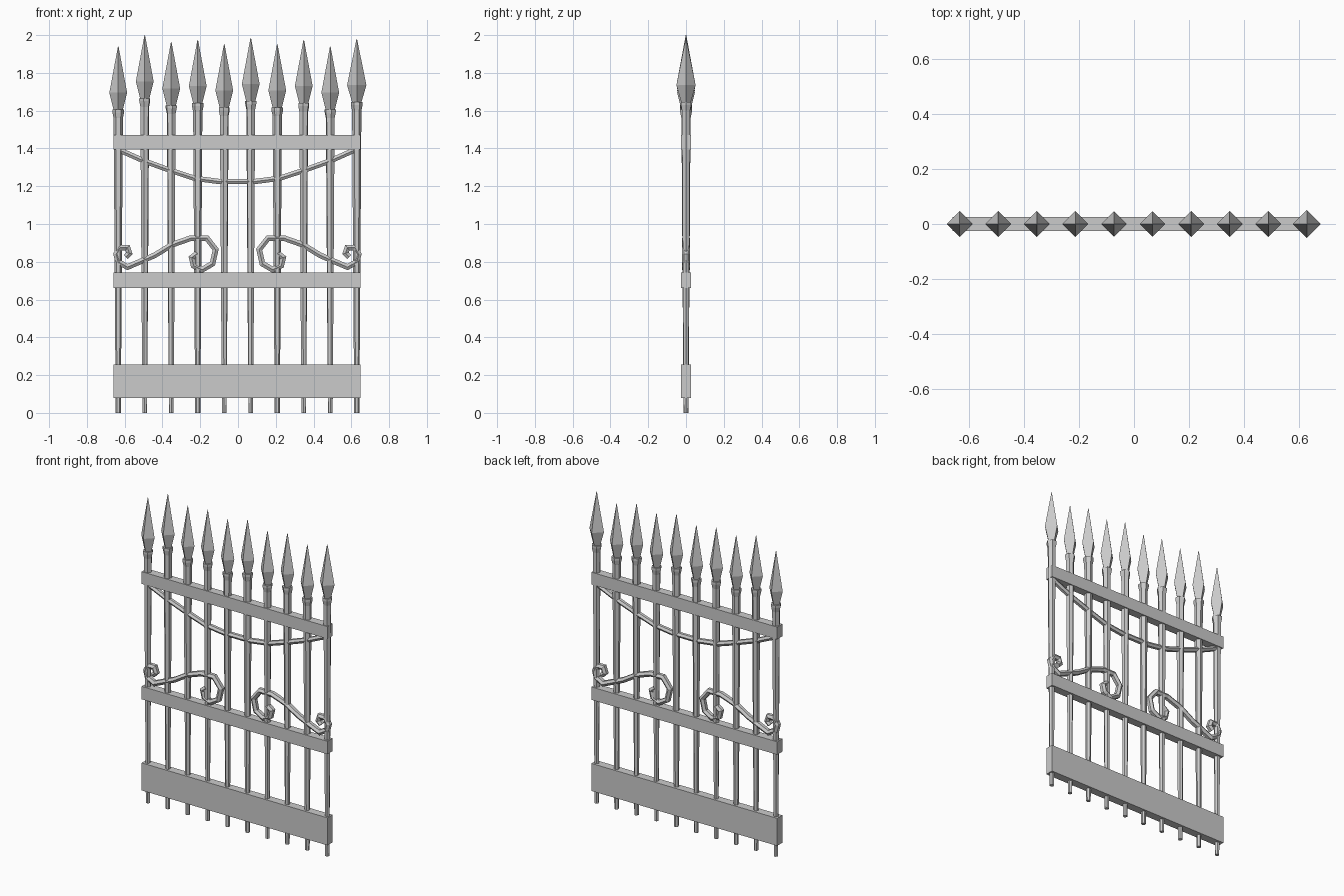
import bpy, bmesh, math
from mathutils import Vector

if "Cube" in bpy.data.objects:
    bpy.data.objects.remove(bpy.data.objects["Cube"])


def make_object(name, bm):
    bmesh.ops.recalc_face_normals(bm, faces=bm.faces)
    me = bpy.data.meshes.new(name)
    bm.to_mesh(me)
    bm.free()
    ob = bpy.data.objects.new(name, me)
    bpy.context.collection.objects.link(ob)
    return ob


def skin(name, rings):
    """Bridge equal-sized rings of points and cap both ends."""
    bm = bmesh.new()
    vs = [[bm.verts.new(p) for p in r] for r in rings]
    n = len(vs[0])
    for a, b in zip(vs, vs[1:]):
        for i in range(n):
            j = (i + 1) % n
            bm.faces.new((a[i], a[j], b[j], b[i]))
    bm.faces.new(vs[0])
    bm.faces.new(vs[-1])
    return make_object(name, bm)


def lathe(name, x, profile, sides, turn=0.0):
    """Upright faceted post from (radius, z) pairs."""
    return skin(name, [[(x + r * math.cos(turn + math.tau * i / sides),
                         r * math.sin(turn + math.tau * i / sides), z)
                        for i in range(sides)] for r, z in profile])


def sweep(name, path, half_w, half_d):
    """Six-sided bar following a path in the xz plane."""
    pts = [Vector((x, 0, z)) for x, z in path]
    rings = []
    for i, p in enumerate(pts):
        d_in = (p - pts[max(i - 1, 0)]).normalized()
        d_out = (pts[min(i + 1, len(pts) - 1)] - p).normalized()
        t = (d_in + d_out).normalized()
        side = Vector((-t.z, 0, t.x))
        miter = 1 / max(0.75, t.dot(d_out if d_out.length else d_in))
        rings.append([p + side * (half_w * miter * sx) + Vector((0, half_d * sy, 0))
                      for sx, sy in ((0, 1), (1, .5), (1, -.5), (0, -1), (-1, -.5), (-1, .5))])
    return skin(name, rings)


def rail(name, z0, z1):
    return skin(name, [[(x, y, z) for x, y in
                        ((-.66, -.026), (.648, -.026), (.648, .026), (-.66, .026))]
                       for z in (z0, z1)])


# Uprights with flared collars and four-sided spear heads
tips = [1.94, 2.0, 1.963, 1.975, 1.952, 1.985, 1.952, 1.975, 1.94, 1.98]
for i, tip in enumerate(tips):
    x = -0.634 + i * 0.1403
    top = tip - 0.335
    lathe(f"upright_bar_{i + 1}", x,
          [(.0135, 0), (.022, 1.2), (.0245, top - .045), (.031, top - .015), (.031, top)],
          6, i * 0.35)
    wide = .051 if i == 9 else .047
    lathe(f"spear_head_{i + 1}", x,
          [(.022, top - .01), (wide, tip - .245), (.0015, tip)], 4)

# Horizontal rails
rail("kick_plate", 0.08, 0.255)
rail("middle_rail", 0.66, 0.742)
rail("top_rail", 1.394, 1.472)

# Sagging arch under the top rail
sweep("hanging_arch", [(-.635, 1.395), (-.50, 1.335), (-.37, 1.288), (-.23, 1.242), (-.10, 1.225),
                       (.09, 1.225), (.22, 1.242), (.36, 1.288), (.49, 1.335), (.625, 1.395)],
      .014, .018)

# Mirrored scrolls above the middle rail
scroll = [(-.595, .825), (-.575, .845), (-.585, .875), (-.625, .875), (-.645, .84),
          (-.635, .80), (-.585, .772), (-.52, .80), (-.44, .835), (-.35, .89), (-.25, .925),
          (-.165, .925), (-.118, .865), (-.135, .79), (-.19, .758), (-.235, .78),
          (-.245, .822), (-.215, .845)]
sweep("scroll_left", scroll, .015, .021)
sweep("scroll_right", [(-.006 - x, z) for x, z in scroll], .015, .021)
